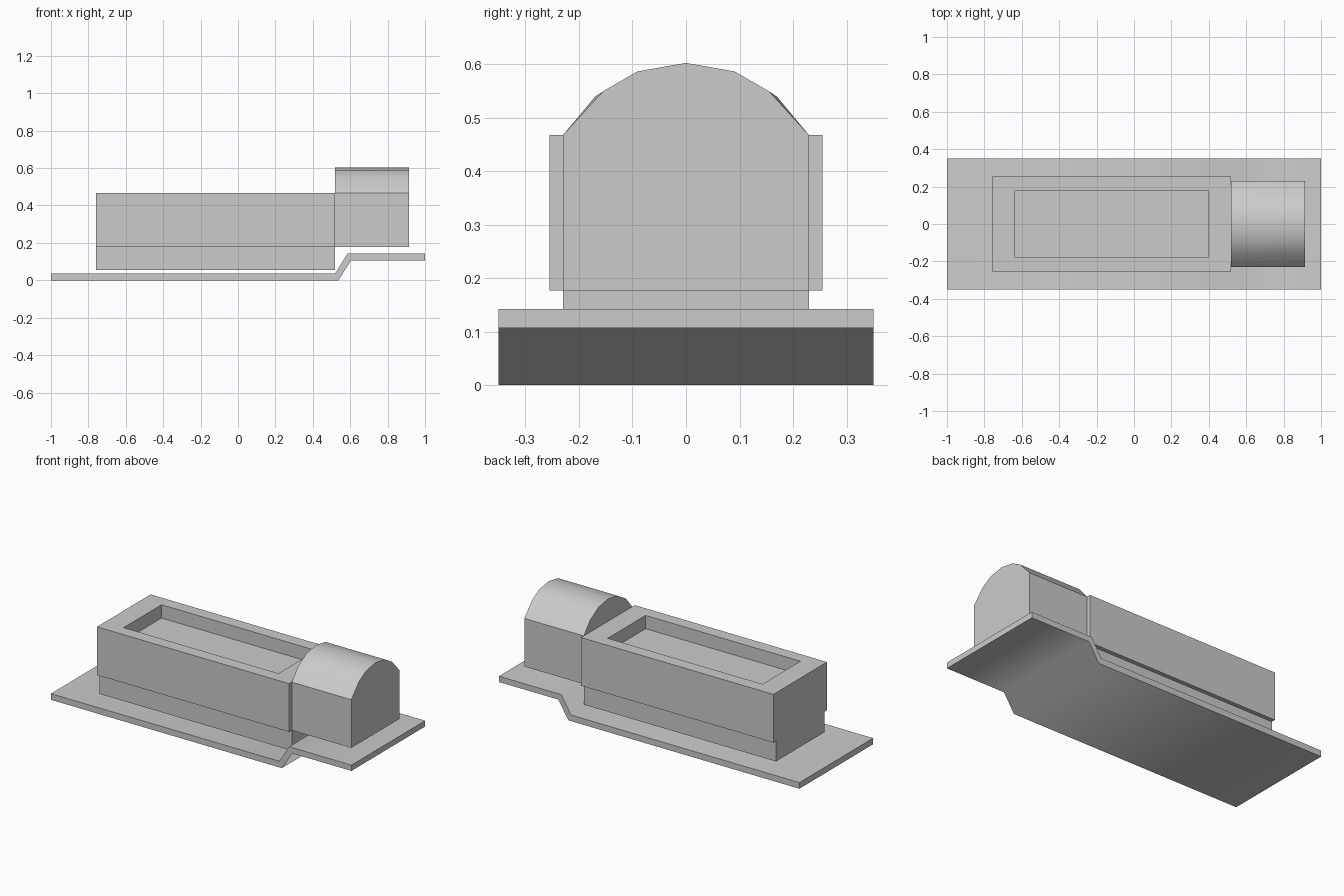
import bpy, bmesh
from math import radians

if "Cube" in bpy.data.objects:
    bpy.data.objects.remove(bpy.data.objects["Cube"])


def loft(name, ring_a, ring_b, smooth=None):
    """Closed solid between two matching rings of 3D points."""
    bm = bmesh.new()
    a = [bm.verts.new(p) for p in ring_a]
    b = [bm.verts.new(p) for p in ring_b]
    bm.faces.new(a)
    bm.faces.new(b[::-1])
    for i in range(len(a)):
        j = (i + 1) % len(a)
        bm.faces.new((a[i], b[i], b[j], a[j]))
    bmesh.ops.recalc_face_normals(bm, faces=bm.faces)
    me = bpy.data.meshes.new(name)
    bm.to_mesh(me)
    bm.free()
    ob = bpy.data.objects.new(name, me)
    bpy.context.collection.objects.link(ob)
    if smooth:
        bpy.ops.object.select_all(action='DESELECT')
        ob.select_set(True)
        bpy.context.view_layer.objects.active = ob
        bpy.ops.object.shade_smooth_by_angle(angle=radians(smooth))
    return ob


def box(name, x0, x1, half_y, z0, z1):
    def ring(z):
        return [(x0, -half_y, z), (x1, -half_y, z), (x1, half_y, z), (x0, half_y, z)]
    return loft(name, ring(z0), ring(z1))


# Stepped base plate, swept across the width
plate = [(-1, 0), (0.537, 0), (0.605, 0.107), (1, 0.107),
         (1, 0.142), (0.585, 0.142), (0.52, 0.037), (-1, 0.037)]
loft("base_plate", [(x, -0.35, z) for x, z in plate],
     [(x, 0.35, z) for x, z in plate], smooth=60)

# Lower, narrower part of the body
box("lower_body", -0.76, 0.519, 0.23, 0.054, 0.177)

# Upper body with a sunken tray in its top
body = box("upper_body", -0.76, 0.519, 0.255, 0.177, 0.467)
bm = bmesh.new()
bm.from_mesh(body.data)
top = max(bm.faces, key=lambda f: f.calc_center_median().z)
bmesh.ops.inset_region(bm, faces=[top], thickness=0.05)
for v in top.verts:
    v.co.x = -0.635 if v.co.x < 0 else 0.395
    v.co.y = -0.18 if v.co.y < 0 else 0.18
walls = bmesh.ops.extrude_discrete_faces(bm, faces=[top])
for v in walls["faces"][0].verts:
    v.co.z -= 0.08
bm.normal_update()
bm.to_mesh(body.data)
bm.free()


# Arched end housing; the shoulder tucks in slightly at the outer end
def arch(x, shoulder):
    half = [(0.23, 0.177), (0.23, 0.467), shoulder, (0.091, 0.586)]
    pts = half + [(0, 0.602)] + [(-y, z) for y, z in reversed(half)]
    return [(x, y, z) for y, z in pts]


loft("end_housing", arch(0.519, (0.17, 0.539)), arch(0.915, (0.155, 0.549)), smooth=35)
